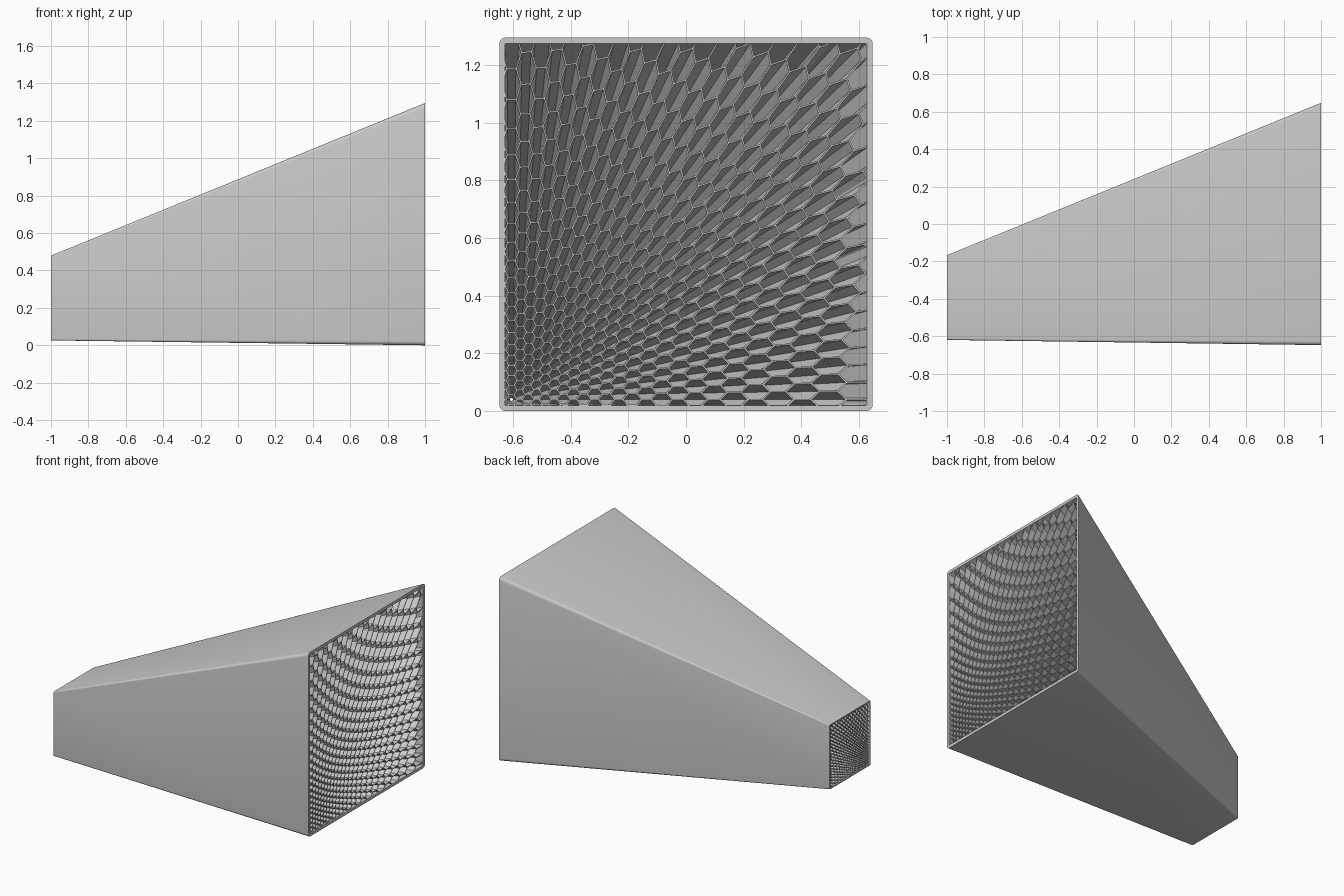
import bpy, bmesh, math
from mathutils import Vector

cube = bpy.data.objects.get("Cube")
if cube:
    bpy.data.objects.remove(cube, do_unlink=True)

# Everything tapers towards one apex on the axis (y, z) = (CY, CZ)
CY, CZ = -0.605, 0.04
APEX_X, MOUTH_X, REAR_X = -2.077, 1.0, -1.0
HALF, HEIGHT, WALL = 0.6475, 1.295, 0.02


def taper(x):
    return (x - APEX_X) / (MOUTH_X - APEX_X)


def place(x, y, z):
    """Move a point given in the mouth plane along its ray to plane x."""
    k = taper(x)
    return Vector((x, CY + (y - CY) * k, CZ + (z - CZ) * k))


grey = bpy.data.materials.new("Light grey")
grey.use_nodes = True
grey.diffuse_color = (0.6, 0.6, 0.6, 1)
grey.node_tree.nodes["Principled BSDF"].inputs["Base Color"].default_value = (0.6, 0.6, 0.6, 1)


def finish(bm, name):
    mesh = bpy.data.meshes.new(name)
    bm.to_mesh(mesh)
    bm.free()
    mesh.materials.append(grey)
    obj = bpy.data.objects.new(name, mesh)
    bpy.context.collection.objects.link(obj)
    return obj


def rounded_square(inset, radius, steps=5):
    """Outline of the mouth, inset from the outside, with round corners."""
    reach = HALF - inset - radius
    points = []
    for corner in range(4):
        a = math.pi / 4 + corner * math.pi / 2
        cy = math.copysign(reach, math.cos(a))
        cz = math.copysign(reach, math.sin(a)) + HEIGHT / 2
        for i in range(steps + 1):
            t = corner * math.pi / 2 + i / steps * math.pi / 2
            points.append((cy + radius * math.cos(t), cz + radius * math.sin(t)))
    return points


# Tapered housing: open tube with a wall
bm = bmesh.new()
outer, inner = rounded_square(0, 0.022), rounded_square(WALL, 0.004)
rings = [[bm.verts.new(place(x, y, z)) for y, z in outline]
         for outline, x in ((outer, MOUTH_X), (inner, MOUTH_X),
                            (inner, REAR_X), (outer, REAR_X))]
for r, ring in enumerate(rings):
    nxt = rings[(r + 1) % len(rings)]
    for i in range(len(ring)):
        j = (i + 1) % len(ring)
        bm.faces.new((ring[i], ring[j], nxt[j], nxt[i]))
bmesh.ops.recalc_face_normals(bm, faces=bm.faces)
housing = finish(bm, "housing")
bpy.ops.object.select_all(action="DESELECT")
housing.select_set(True)
bpy.context.view_layer.objects.active = housing
bpy.ops.object.shade_smooth_by_angle(angle=math.radians(35))

# Honeycomb of diverging tubes, stretched outwards from the axis
SIDE, STRETCH, CORE_X, CORE_REAR = 0.019, 1.92, 0.995, -0.995


def spread(u, v):
    k = 1 + STRETCH * (u * u + v * v)
    return CY + u * k, CZ + v * k


bm = bmesh.new()
cells = []
for col in range(-3, 30):
    for row in range(-3, 28):
        u0 = col * 1.5 * SIDE
        v0 = (row + (col % 2) / 2) * math.sqrt(3) * SIDE
        y0, z0 = spread(u0, v0)
        if y0 > HALF + 0.2 or z0 > HEIGHT + 0.2:
            continue
        hexagon = [spread(u0 + SIDE * math.cos(k * math.pi / 3),
                          v0 + SIDE * math.sin(k * math.pi / 3)) for k in range(6)]
        cells.append(bm.faces.new([bm.verts.new(place(CORE_X, y, z)) for y, z in hexagon]))
bm.normal_update()
rims = bmesh.ops.inset_individual(bm, faces=cells, thickness=0.0026,
                                  use_even_offset=True)["faces"]


def push_back(verts):
    k = taper(CORE_REAR) / taper(CORE_X)
    for v in verts:
        v.co = Vector((CORE_REAR, CY + (v.co.y - CY) * k, CZ + (v.co.z - CZ) * k))


# Rear rims are copies of the front rims
copy = bmesh.ops.duplicate(bm, geom=rims)["geom"]
push_back([g for g in copy if isinstance(g, bmesh.types.BMVert)])
bmesh.ops.reverse_faces(bm, faces=[g for g in copy if isinstance(g, bmesh.types.BMFace)])

# Tube walls run from the front holes to the rear
ends = bmesh.ops.extrude_discrete_faces(bm, faces=cells)["faces"]
push_back({v for f in ends for v in f.verts})
bmesh.ops.delete(bm, geom=ends, context="FACES_ONLY")

# Trim the honeycomb inside the housing wall
apex = Vector((APEX_X, CY, CZ))
length = MOUTH_X - APEX_X
margin = WALL * 0.8
low, high = -HALF + margin, HALF - margin
for edge, sign in ((low, -1), (high, 1)):
    for normal in (Vector((-(edge - CY), length, 0)),
                   Vector((-(edge + HEIGHT / 2 - CZ), 0, length))):
        bmesh.ops.bisect_plane(bm, geom=bm.verts[:] + bm.edges[:] + bm.faces[:],
                               plane_co=apex, plane_no=normal.normalized() * sign,
                               clear_outer=True)
finish(bm, "honeycomb_core")
